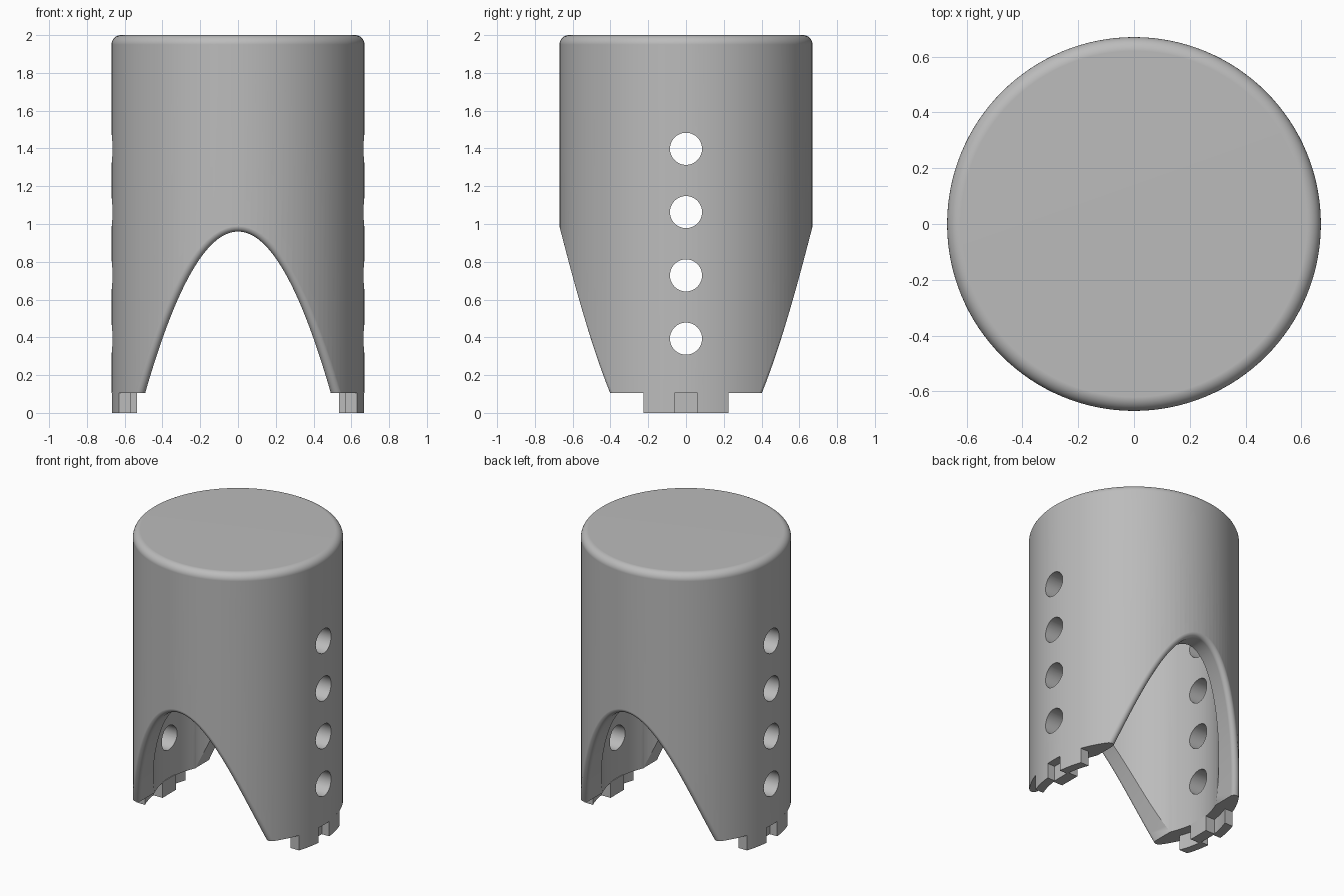
import bpy
import bmesh
from math import sin, cos, asin, sqrt, pi, radians
from mathutils import Vector, Matrix

R, R_IN, LEG_Z, TOP = 0.67, 0.54, 0.105, 2.0
FILLET = 0.03

if "Cube" in bpy.data.objects:
    bpy.data.objects.remove(bpy.data.objects["Cube"], do_unlink=True)

grey = bpy.data.materials.new("plain grey")
grey.use_nodes = True
colour = (0.5, 0.5, 0.5, 1)
grey.diffuse_color = colour
grey.node_tree.nodes["Principled BSDF"].inputs["Base Color"].default_value = colour


def make_object(name, bm):
    bmesh.ops.recalc_face_normals(bm, faces=bm.faces)
    mesh = bpy.data.meshes.new(name)
    bm.to_mesh(mesh)
    bm.free()
    mesh.materials.append(grey)
    ob = bpy.data.objects.new(name, mesh)
    bpy.context.collection.objects.link(ob)
    return ob


def activate(ob):
    bpy.ops.object.select_all(action='DESELECT')
    ob.select_set(True)
    bpy.context.view_layer.objects.active = ob


def cut(ob, cutter):
    cutter.hide_render = True
    activate(ob)
    mod = ob.modifiers.new("cut", 'BOOLEAN')
    mod.operation = 'DIFFERENCE'
    mod.solver = 'EXACT'
    mod.object = cutter
    bpy.ops.object.modifier_apply(modifier=mod.name)
    bpy.data.objects.remove(cutter, do_unlink=True)


def smooth(ob):
    activate(ob)
    bpy.ops.object.shade_smooth_by_angle(angle=radians(30))
    mod = ob.modifiers.new("even shading", 'WEIGHTED_NORMAL')
    mod.keep_sharp = True


# Cup body: hollow lathe with a rounded top rim
def cup():
    edge = 0.05
    rim = [(R - edge + edge * sin(a), TOP - edge + edge * cos(a))
           for a in (i * pi / 16 for i in range(9))]
    profile = [(0, TOP)] + rim + [(R, LEG_Z), (R_IN, LEG_Z), (R_IN, 1.87), (0, 1.87)]
    bm = bmesh.new()
    verts = [bm.verts.new((r, 0, z)) for r, z in profile]
    edges = [bm.edges.new(pair) for pair in zip(verts, verts[1:])]
    bmesh.ops.spin(bm, geom=verts + edges, cent=(0, 0, 0), axis=(0, 0, 1),
                   angle=2 * pi, steps=128, use_duplicate=False)
    bmesh.ops.remove_doubles(bm, verts=bm.verts, dist=0.0001)
    return make_object("cup_body", bm)


# Arch cutter: parabola pushed through in y, flared by a rolling-ball fillet
def arch_cutter():
    k, count, steps = 3.54, 72, 8
    bm = bmesh.new()
    strips = []
    for i in range(count + 1):
        x = -0.55 + 1.1 * i / count
        point = Vector((x, 0, 0.96 - k * x * x))
        normal = Vector((2 * k * x, 0, 1)).normalized()
        centre = point + FILLET * normal
        centre.y = sqrt((R - FILLET) ** 2 - centre.x ** 2)
        outward = Vector((centre.x, centre.y, 0)).normalized()
        half = [centre + FILLET * (-normal).slerp(outward, s / steps)
                for s in range(steps + 1)]
        half.append(Vector((half[-1].x, 1, half[-1].z)))
        back = [Vector((p.x, -p.y, p.z)) for p in reversed(half)]
        strips.append([bm.verts.new(p) for p in back + half])
    for a, b in zip(strips, strips[1:]):
        for j in range(len(a) - 1):
            bm.faces.new((a[j], a[j + 1], b[j + 1], b[j]))
    bm.faces.new([s[0] for s in strips])
    bm.faces.new([s[-1] for s in strips])
    bm.faces.new(strips[0] + strips[-1][::-1])
    return make_object("arch_cutter", bm)


# Row of side holes drilled along x
def hole_cutter():
    bm = bmesh.new()
    for i in range(4):
        place = Matrix.Translation((0, 0, 0.393 + 0.335 * i)) @ Matrix.Rotation(pi / 2, 4, 'Y')
        bmesh.ops.create_cone(bm, cap_ends=True, segments=48, radius1=0.085,
                              radius2=0.085, depth=2, matrix=place)
    return make_object("hole_cutter", bm)


# Foot key: curved strip with an outer notch and an inner post
def foot_key(name, turn):
    def arc(r, y0, y1):
        a0, a1 = asin(y0 / r), asin(y1 / r)
        return [(r * cos(a0 + (a1 - a0) * i / 6), r * sin(a0 + (a1 - a0) * i / 6))
                for i in range(7)]
    w, notch, post, mid = 0.225, 0.06, 0.075, 0.61
    plan = (arc(R, -w, -notch) + [(mid, -notch), (mid, notch)] + arc(R, notch, w)
            + arc(mid, w, post) + [(0.535, post), (0.535, -post)] + arc(mid, -post, -w))
    bm = bmesh.new()
    base = bm.faces.new([bm.verts.new((x, y, 0)) for x, y in plan])
    up = bmesh.ops.extrude_face_region(bm, geom=[base], use_keep_orig=True)
    bmesh.ops.translate(bm, vec=(0, 0, LEG_Z + 0.005),
                        verts=[v for v in up["geom"] if isinstance(v, bmesh.types.BMVert)])
    bmesh.ops.rotate(bm, verts=bm.verts, cent=(0, 0, 0), matrix=Matrix.Rotation(turn, 3, 'Z'))
    smooth(make_object(name, bm))


body = cup()
cut(body, arch_cutter())
cut(body, hole_cutter())
smooth(body)
foot_key("left_foot_key", 0)
foot_key("right_foot_key", pi)
